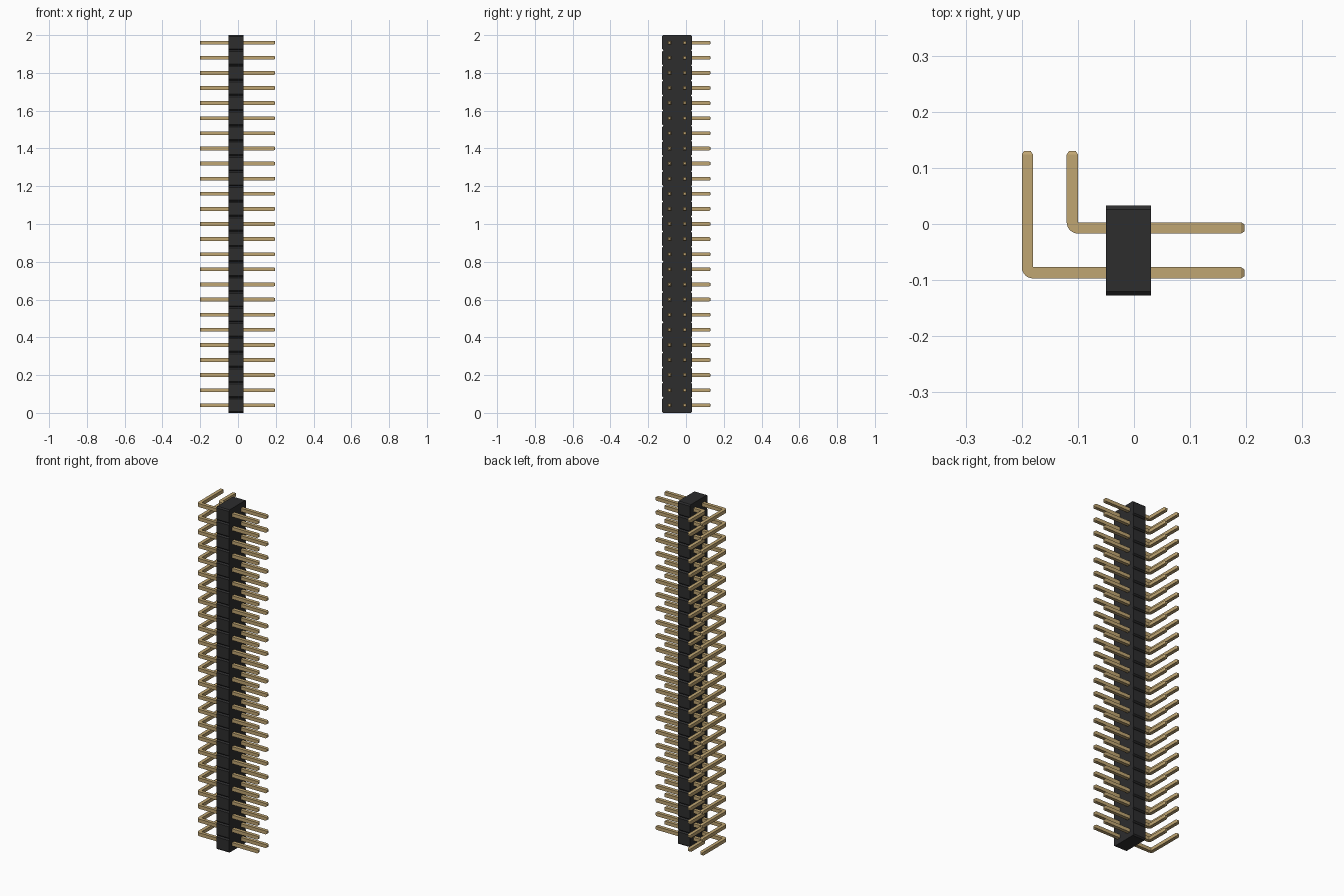
import bpy, bmesh, math
from mathutils import Vector

cube = bpy.data.objects.get("Cube")
if cube:
    bpy.data.objects.remove(cube, do_unlink=True)

ROWS = 25
PITCH = 0.08
HALF = 0.01  # half thickness of a pin


def material(name, color, rough, metal=0.0):
    m = bpy.data.materials.new(name)
    m.use_nodes = True
    m.diffuse_color = color
    node = m.node_tree.nodes["Principled BSDF"]
    node.inputs["Base Color"].default_value = color
    node.inputs["Roughness"].default_value = rough
    node.inputs["Metallic"].default_value = metal
    return m


def make_object(name, bm, mat):
    bmesh.ops.recalc_face_normals(bm, faces=bm.faces)
    mesh = bpy.data.meshes.new(name)
    bm.to_mesh(mesh)
    bm.free()
    mesh.materials.append(mat)
    obj = bpy.data.objects.new(name, mesh)
    bpy.context.collection.objects.link(obj)
    return obj


black = material("black plastic", (0.026, 0.026, 0.027, 1), 0.6)
gold = material("gold metal", (0.53, 0.38, 0.17, 1), 0.4)


# Housing: notched outline extruded across its thickness
def build_housing(x0, x1, y0, y1, cut):
    side = []
    for i in range(ROWS):
        z = i * PITCH
        side += [(cut, z), (0, z + cut), (0, z + PITCH - cut)]
    side.append((cut, ROWS * PITCH))
    outline = [(y1 - d, z) for d, z in side]
    outline += [(y0 + d, z) for d, z in reversed(side)]
    bm = bmesh.new()
    face = bm.faces.new([bm.verts.new((x0, y, z)) for y, z in outline])
    out = bmesh.ops.extrude_face_region(bm, geom=[face])
    moved = [v for v in out["geom"] if isinstance(v, bmesh.types.BMVert)]
    bmesh.ops.translate(bm, verts=moved, vec=(x1 - x0, 0, 0))
    return make_object("housing", bm, black)


# Right-angle pin: square rings along an L path, rounded outside the bend
def build_pins(name, y, leg_x, tip_x=0.197, leg_end=0.13):
    taper, small = 0.006, 0.006
    pivot = Vector((leg_x + HALF, y + HALF))
    rings = [((tip_x, y + small), (tip_x, y - small), small),
             ((tip_x - taper, y + HALF), (tip_x - taper, y - HALF), HALF)]
    for k in range(7):
        a = -math.pi / 2 * (1 + k / 6)
        outer = pivot + 2 * HALF * Vector((math.cos(a), math.sin(a)))
        rings.append((pivot, outer, HALF))
    for end, half in ((leg_end - taper, HALF), (leg_end, small)):
        rings.append(((leg_x + half, end), (leg_x - half, end), half))

    bm = bmesh.new()
    loops = []
    for inner, outer, h in rings:
        corners = ((inner, -h), (inner, h), (outer, h), (outer, -h))
        loops.append([bm.verts.new((p[0], p[1], PITCH / 2 + z)) for p, z in corners])
    for a, b in zip(loops, loops[1:]):
        for i in range(4):
            j = (i + 1) % 4
            bm.faces.new((a[i], a[j], b[j], b[i]))
    bm.faces.new(loops[0])
    bm.faces.new(loops[-1])
    bmesh.ops.remove_doubles(bm, verts=bm.verts, dist=0.0001)
    obj = make_object(name, bm, gold)
    arr = obj.modifiers.new("rows", "ARRAY")
    arr.count = ROWS
    arr.use_relative_offset = False
    arr.use_constant_offset = True
    arr.constant_offset_displace = (0, 0, PITCH)


build_housing(-0.05, 0.03, -0.127, 0.033, 0.007)
build_pins("short_pins", -0.007, -0.11)
build_pins("long_pins", -0.087, -0.19)
